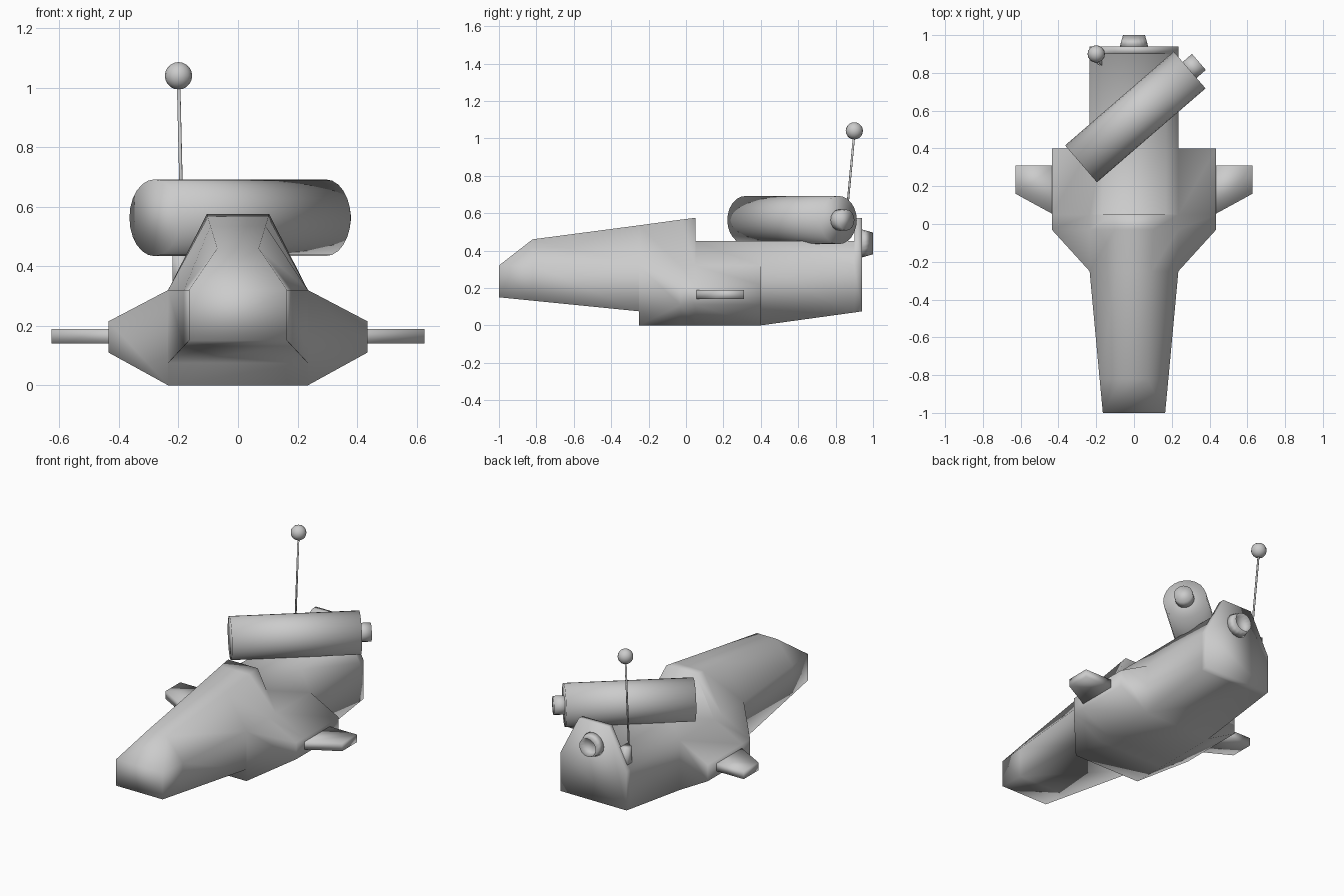
import bpy, bmesh, math
from mathutils import Vector

cube = bpy.data.objects.get("Cube")
if cube:
    bpy.data.objects.remove(cube, do_unlink=True)

grey = bpy.data.materials.new("plain_grey")
grey.use_nodes = True
grey.diffuse_color = (0.6, 0.6, 0.6, 1)
grey.node_tree.nodes["Principled BSDF"].inputs["Base Color"].default_value = (0.6, 0.6, 0.6, 1)


def finish(name, bm):
    """Turn a bmesh into a smooth grey object."""
    bmesh.ops.recalc_face_normals(bm, faces=bm.faces)
    for f in bm.faces:
        f.smooth = True
    me = bpy.data.meshes.new(name)
    bm.to_mesh(me)
    bm.free()
    me.materials.append(grey)
    ob = bpy.data.objects.new(name, me)
    bpy.context.collection.objects.link(ob)
    return ob


def rod(name, a, b, r1, r2, sides, recess=0.0):
    """Round bar or cone between two points, optionally with a hollow end."""
    a, b = Vector(a), Vector(b)
    axis = b - a
    bm = bmesh.new()
    bmesh.ops.create_cone(bm, cap_ends=True, segments=sides, radius1=r1, radius2=r2,
                          depth=axis.length)
    if recess:
        end = max(bm.faces, key=lambda f: f.calc_center_median().z)
        bmesh.ops.inset_region(bm, faces=[end], thickness=r2 * 0.2)
        bmesh.ops.translate(bm, verts=end.verts, vec=(0, 0, -recess))
    ob = finish(name, bm)
    ob.rotation_euler = axis.to_track_quat('Z', 'Y').to_euler()
    ob.location = (a + b) / 2
    return ob


def slab(name, outline, z0, z1):
    """Flat plate extruded upward from a plan outline."""
    bm = bmesh.new()
    f = bm.faces.new([bm.verts.new((x, y, z0)) for x, y in outline])
    ext = bmesh.ops.extrude_face_region(bm, geom=[f])
    top = [v for v in ext["geom"] if isinstance(v, bmesh.types.BMVert)]
    bmesh.ops.translate(bm, verts=top, vec=(0, 0, z1 - z0))
    return finish(name, bm)


# Hull: y, top half-width, top z, shoulder half-width, bottom z, side bulge present
W, SHOULDER = 0.235, 0.32
stations = [
    (-1.00, 0.165, 0.32, 0.165, 0.15, False),
    (-0.82, 0.07, 0.46, 0.182, 0.132, False),
    (-0.25, 0.093, 0.535, W, 0.075, False),
    (-0.25, 0.093, 0.535, W, 0.0, False),
    (-0.03, 0.102, 0.565, W, 0.0, True),
    (0.05, 0.105, 0.575, W, 0.0, True),
    (0.05, 0.1687, 0.45, W, 0.0, True),
    (0.40, 0.1687, 0.45, W, 0.0, True),
    (0.40, 0.1687, 0.45, W, 0.0, False),
    (0.90, 0.1687, 0.45, W, 0.069, False),
    (0.90, 0.105, 0.575, W, 0.069, False),
    (0.94, 0.105, 0.575, W, 0.075, False),
]
bm = bmesh.new()
shared = {}


def vert(x, y, z):
    key = (round(x, 4), round(y, 4), round(z, 4))
    if key not in shared:
        shared[key] = bm.verts.new(key)
    return shared[key]


def face(corners):
    unique = list(dict.fromkeys(corners))
    if len(unique) < 3:
        return
    f = bm.faces.new(unique)
    if f.calc_area() < 1e-4:
        bm.faces.remove(f)


rings = []
for y, tx, tz, sx, bz, bulge in stations:
    hi = (0.435, 0.215) if bulge else (sx, SHOULDER)
    lo = (0.435, 0.11) if bulge else (sx, bz)
    half = [(tx, tz), (sx, SHOULDER), hi, lo, (sx, bz)]
    ring = half + [(-x, z) for x, z in reversed(half)]
    rings.append([vert(x, y, z) for x, z in ring])
for r, s in zip(rings, rings[1:]):
    for i in range(10):
        j = (i + 1) % 10
        face([r[i], r[j], s[j], s[i]])
face(rings[0])
face(rings[-1])
finish("hull", bm)

# Side fins
for side, label in ((1, "left"), (-1, "right")):
    plan = [(0.42, 0.05), (0.435, 0.055), (0.627, 0.16), (0.627, 0.31), (0.42, 0.31)]
    slab(label + "_fin", [(side * x, y) for x, y in plan], 0.14, 0.19)

# Slanted barrel across the rear deck, with its end cap
c = Vector((0.007, 0.567, 0.563))
d = Vector((0.575, 0.497, 0)).normalized()
rod("deck_barrel", c - d * 0.38, c + d * 0.38, 0.129, 0.129, 24)
rod("barrel_end_cap", c + d * 0.36, c + d * 0.445, 0.056, 0.056, 16)

# Rear nozzle
rod("rear_nozzle", (0, 0.93, 0.438), (0, 1.0, 0.438), 0.078, 0.058, 16, recess=0.04)

# Antenna: mount, mast and ball
slab("antenna_mount", [(-0.22, 0.86), (-0.17, 0.84), (-0.17, 0.91), (-0.22, 0.91)], 0.32, 0.452)
rod("antenna_mast", (-0.186, 0.845, 0.44), (-0.2, 0.9, 1.03), 0.006, 0.006, 8)
bm = bmesh.new()
bmesh.ops.create_uvsphere(bm, u_segments=16, v_segments=10, radius=0.046)
ball = finish("antenna_ball", bm)
ball.location = (-0.2, 0.9, 1.04)
